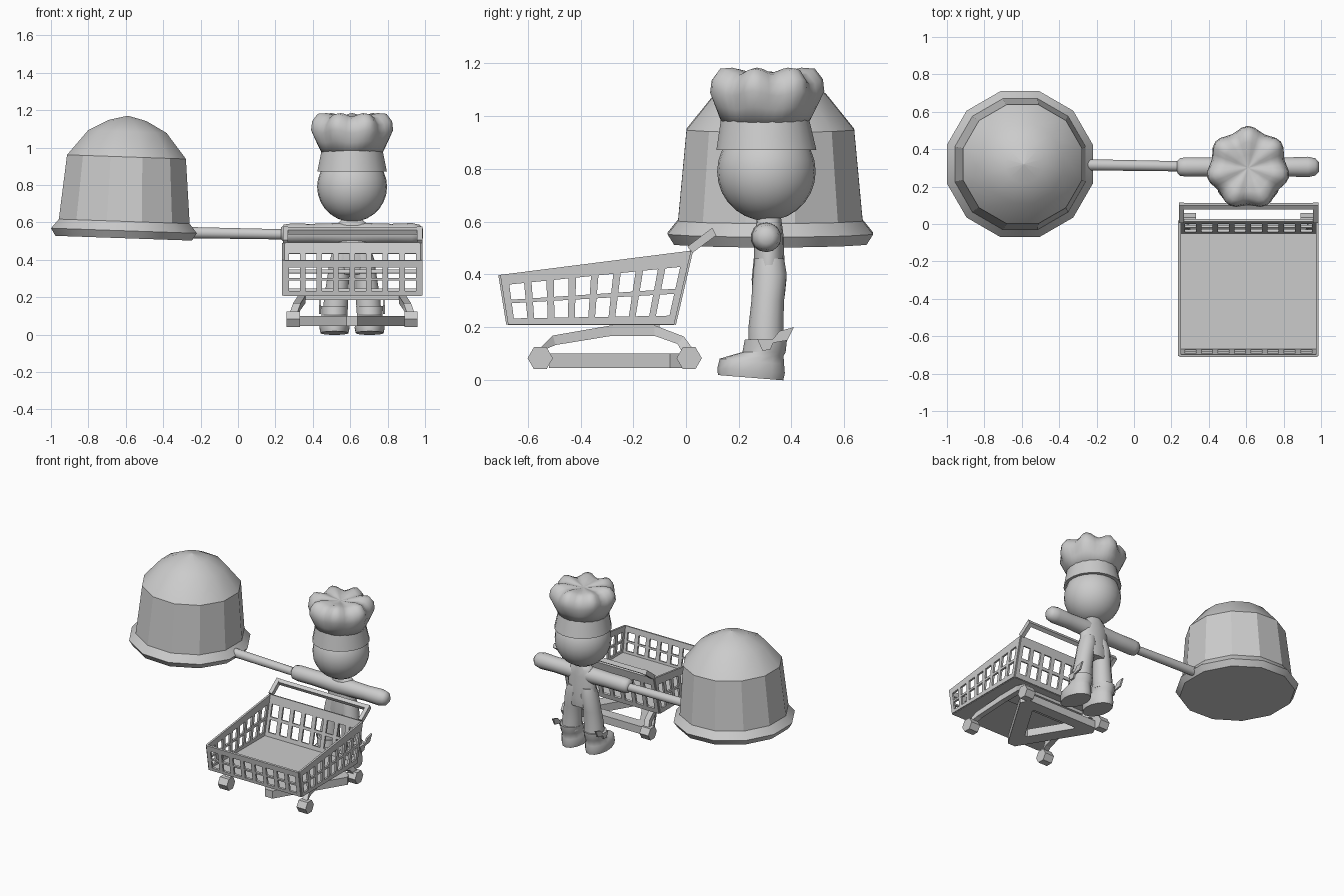
import bpy, bmesh, math
from mathutils import Vector

if "Cube" in bpy.data.objects:
    bpy.data.objects.remove(bpy.data.objects["Cube"])

grey = bpy.data.materials.new("light_grey")
grey.diffuse_color = (0.6, 0.6, 0.6, 1)
grey.use_nodes = True
grey.node_tree.nodes["Principled BSDF"].inputs["Base Color"].default_value = grey.diffuse_color
CX, CY = 0.61, 0.305      # figure centre line


def add(name, verts, faces, smooth=0):
    me = bpy.data.meshes.new(name)
    me.from_pydata([tuple(v) for v in verts], [], faces)
    bm = bmesh.new()
    bm.from_mesh(me)
    bmesh.ops.remove_doubles(bm, verts=bm.verts, dist=1e-5)
    bmesh.ops.recalc_face_normals(bm, faces=bm.faces)
    bm.to_mesh(me)
    bm.free()
    me.materials.append(grey)
    ob = bpy.data.objects.new(name, me)
    bpy.context.collection.objects.link(ob)
    if smooth:
        bpy.ops.object.select_all(action='DESELECT')
        bpy.context.view_layer.objects.active = ob
        ob.select_set(True)
        bpy.ops.object.shade_smooth_by_angle(angle=math.radians(smooth))
    return ob


def loft(name, rings, axis='z', n=14, smooth=60, lobe=None):
    """Rings are (x, y, z, radius_a, radius_b), lying across the given axis."""
    verts, faces = [], []
    for k, (x, y, z, a, b) in enumerate(rings):
        for i in range(n):
            t = math.tau * (i + 0.5) / n
            f, dz = lobe(k, t) if lobe else (1, 0)
            c, s = a * f * math.cos(t), b * f * math.sin(t)
            verts.append((x + c, y + s, z + dz) if axis == 'z' else (x, y + c, z + s))
    for k in range(len(rings) - 1):
        for i in range(n):
            j = (i + 1) % n
            faces.append((k*n + i, k*n + j, k*n + n + j, k*n + n + i))
    faces += [tuple(range(n)), tuple(range(len(verts) - n, len(verts)))]
    return add(name, verts, faces, smooth)


def prism(name, poly, lo, hi, axis):
    """Extrude a 2D outline: axis x takes (y, z) points, axis z takes (x, y)."""
    put = (lambda p, h: (h, *p)) if axis == 'x' else (lambda p, h: (*p, h))
    n = len(poly)
    verts = [put(p, lo) for p in poly] + [put(p, hi) for p in poly]
    faces = [tuple(range(n)), tuple(range(n, 2*n))]
    faces += [(i, (i+1) % n, n + (i+1) % n, n + i) for i in range(n)]
    return add(name, verts, faces)


def box(name, x0, x1, y0, y1, z0, z1):
    return prism(name, [(x0, y0), (x1, y0), (x1, y1), (x0, y1)], z0, z1, 'z')


def wall(name, bl, br, tl, tr):
    """Basket wall: a grid of bars with two rows of eight openings."""
    us = [0]
    for i in range(17):
        us.append(us[-1] + (0.04 if i % 2 == 0 else 0.08))
    vs = [0, 0.12, 0.42, 0.49, 0.79, 1]
    bl, br, tl, tr = map(Vector, (bl, br, tl, tr))
    verts = [bl.lerp(br, u).lerp(tl.lerp(tr, u), v) for v in vs for u in us]
    w = len(us)
    faces = [(r*w + c, r*w + c + 1, r*w + w + c + 1, r*w + w + c)
             for r in range(5) for c in range(17) if not (r % 2 and c % 2)]
    ob = add(name, verts, faces)
    mod = ob.modifiers.new("thickness", 'SOLIDIFY')
    mod.thickness, mod.offset = 0.014, 0


# Hollow domed bell with flared rim, slightly tilted
profile = [(.365, -.04), (.39, 0), (.35, .05), (.318, .395), (.21, .53), (.1, .59), (.001, .615),
           (.001, .585), (.19, .5), (.29, .38), (.325, .03), (.365, -.04)]
bell = loft("bell", [(0, 0, z, r * 1.035, r * 1.035) for r, z in profile], n=12, smooth=28)
bell.location, bell.rotation_euler = (-0.61, 0.32, 0.555), (0, math.radians(2), 0)

# Handle rod and outstretched arms
loft("handle_rod", [(-.27, .317, .545, .031, .031), (.28, .308, .535, .028, .028)], 'x', 12)
arm = [(.23, .03), (.245, .048), (.28, .053), (.4, .052), (.5, .055), (.61, .06), (.72, .055),
       (.82, .052), (.93, .056), (.97, .047), (.99, .025)]
loft("arms", [(x, CY, .54, r, r) for x, r in arm], 'x')

# Torso, legs, boots and ankle wings
loft("torso", [(CX, .315, z, a, b) for z, a, b in
               [(.32, .1, .06), (.38, .12, .066), (.46, .105, .058), (.54, .11, .056),
                (.585, .09, .05), (.62, .05, .045)]])
for s, side in ((-1, "left"), (1, "right")):
    loft(side + "_leg", [(CX + s*dx, y, z, a, b) for dx, y, z, a, b in
                         [(.09, .305, .12, .068, .068), (.085, .303, .2, .066, .066),
                          (.075, .31, .3, .06, .062), (.06, .318, .4, .06, .064),
                          (.05, .316, .46, .05, .056)]])
    loft(side + "_boot", [(CX + s*.094, y, z, a, b) for y, z, a, b in
                          [(.245, .008, .076, .124), (.247, .035, .082, .128),
                           (.25, .07, .08, .122), (.265, .09, .072, .105),
                           (.296, .105, .07, .082), (.303, .152, .074, .08)]],
         lobe=lambda k, t: (1, -.01 * math.sin(t) if k < 3 else 0), smooth=45)
    wing = [(.27, .155), (.29, .11), (.32, .115), (.33, .14), (.385, .15), (.41, .2),
            (.355, .185), (.33, .155)]
    x = CX + s * .165
    prism(side + "_wing", wing, x, x + s * .012, 'x')

# Head
bpy.ops.mesh.primitive_uv_sphere_add(segments=24, ring_count=14, radius=.187,
                                     location=(CX, CY, .79))
head = bpy.context.object
head.name = "head"
head.data.materials.append(grey)
bpy.ops.object.shade_smooth_by_angle(angle=math.radians(60))

# Tall hat: band and lobed puff
loft("hat_band", [(CX, CY, .872, .188, .192), (CX, CY - .005, .985, .165, .17)], n=20)
puff = [(.163, .97), (.19, 1.03), (.212, 1.085), (.205, 1.13), (.175, 1.168),
        (.13, 1.175), (.07, 1.165), (.005, 1.157)]
depth = [0, .03, .06, .07, .08, .06, .03, 0]


def lobes(k, t):
    w = math.sin(7 * t + math.pi)        # one lobe points straight back
    return 1 + depth[k] * w, .15 * depth[k] * w


loft("hat_puff", [(CX, CY - .005, z, r, r) for r, z in puff], n=42, lobe=lobes, smooth=70)

# Shopping basket: floor and four barred walls
X0, X1 = .243, .98
YF, YB, TF, TB = -.675, -.045, -.705, .02        # bottom and top ends along y
ZB, ZF, ZR = .21, .398, .49
box("basket_floor", X0, X1, YF, YB, .207, .217)
wall("front_wall", (X0, YF, ZB), (X1, YF, ZB), (X0, TF, ZF), (X1, TF, ZF))
wall("back_wall", (X0, YB, ZB), (X1, YB, ZB), (X0, TB, ZR), (X1, TB, ZR))
for side, x in (("left", X0), ("right", X1)):
    wall(side + "_wall", (x, YF, ZB), (x, YB, ZB), (x, TF, ZF), (x, TB, ZR))

# Push handle on two short brackets
bracket = [(.005, .505), (.1, .577), (.115, .548), (.025, .482)]
for side, x in (("left", .24), ("right", .958)):
    prism(side + "_bracket", bracket, x, x + .028, 'x')
prism("push_bar", [(.078, .56), (.1, .575), (.113, .55), (.091, .535)], .25, .975, 'x')

# Chassis: arched legs leaning inwards, hexagonal wheels and a top plate
arch = [(-.58, .10, 0), (-.5, .15, .02), (-.28, .187, .045), (-.12, .187, .045),
        (-.02, .15, .02), (.02, .09, 0)]
half = [(-.018, -.012), (.005, -.018), (0, -.02), (0, -.02), (-.012, -.014), (-.026, 0)]
for s, side in ((1, "left"), (-1, "right")):
    mid = lambda d: CX - s * (.315 - d)
    verts, faces = [], []
    for (y, z, d), (dy, dz) in zip(arch, half):
        for e in (-1, 1):
            for f in (-.02, .02):
                verts.append((mid(d) + f, y - e*dy, z - e*dz))
    for k in range(5):
        a, b = 4*k, 4*k + 4
        faces += [(a + i, a + j, b + j, b + i) for i, j in ((0, 1), (1, 3), (3, 2), (2, 0))]
    faces += [(0, 1, 3, 2), (20, 21, 23, 22)]
    add(side + "_arch", verts, faces)
    for end, y in (("front", -.553), ("rear", .012)):
        hexa = [(y + .048 * math.cos(i * math.pi / 3), .082 + .048 * math.sin(i * math.pi / 3))
                for i in range(6)]
        prism(f"{end}_{side}_wheel", hexa, mid(0) - .036, mid(0) + .036, 'x')
box("chassis_plate", .33, .89, -.28, -.1, .185, .208)

# Low triangular frame between the wheels, open in the middle
outer = [(.3, -.06), (.33, 0), (.89, 0), (.92, -.06), (CX + .03, -.52), (CX - .03, -.52)]
inner = [(.43, -.09), (.44, -.08), (.78, -.08), (.79, -.09), (CX + .01, -.37), (CX - .01, -.37)]
verts = [(x, y, z) for z in (.045, .1) for ring in (outer, inner) for x, y in ring]
faces = []
for i in range(6):
    j = (i + 1) % 6
    faces += [(i, j, 6 + j, 6 + i), (12 + i, 12 + j, 18 + j, 18 + i),
              (i, j, 12 + j, 12 + i), (6 + i, 6 + j, 18 + j, 18 + i)]
add("low_frame", verts, faces)
